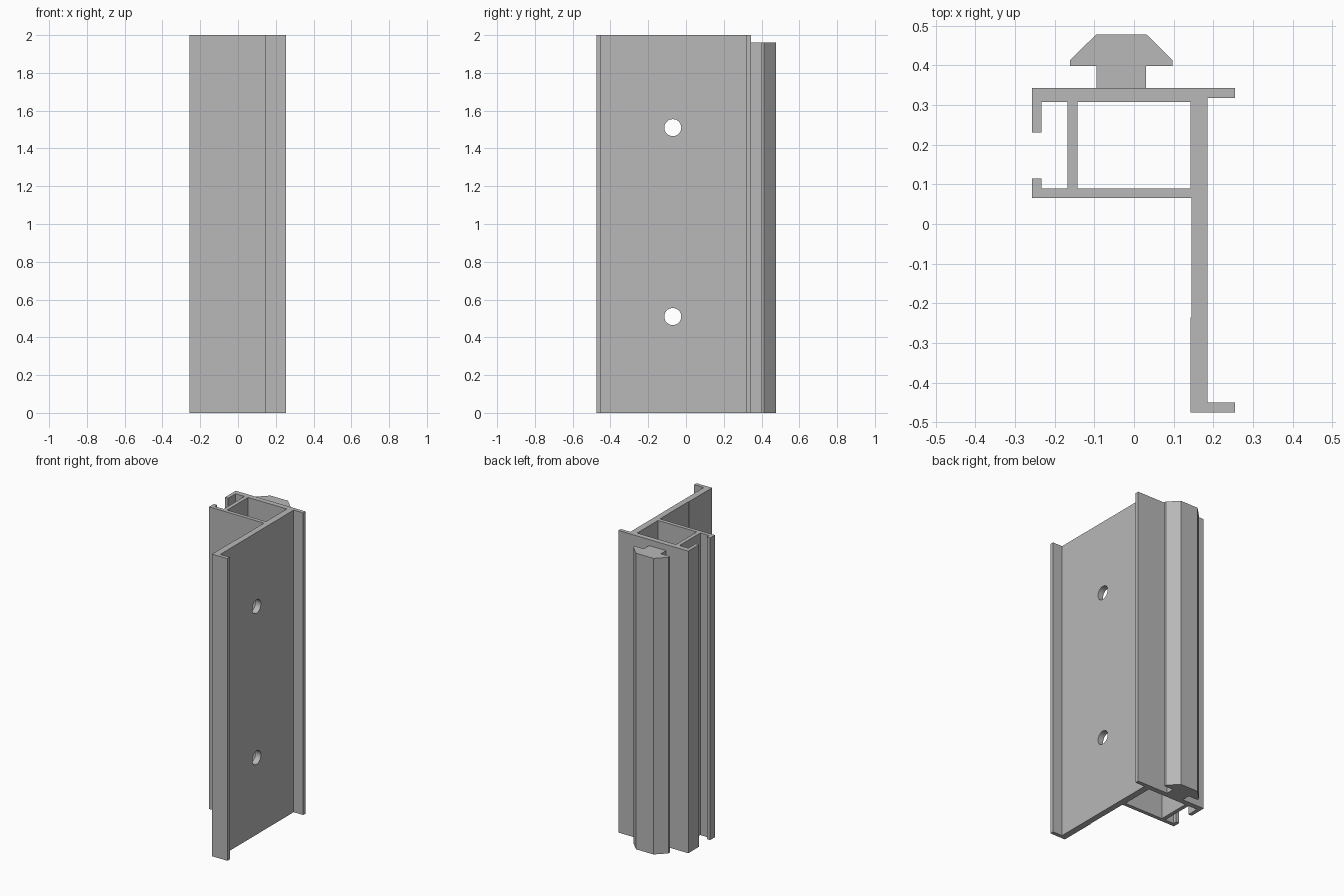
import bpy, bmesh, math

if "Cube" in bpy.data.objects:
    bpy.data.objects.remove(bpy.data.objects["Cube"], do_unlink=True)

GREY = (0.48, 0.48, 0.48, 1)
metal = bpy.data.materials.new("plain_grey")
metal.use_nodes = True
metal.diffuse_color = GREY
metal.node_tree.nodes["Principled BSDF"].inputs["Base Color"].default_value = GREY


def extrusion(name, loops, height):
    """Fill closed outlines (inner loops become hollows) and extrude upward."""
    bm = bmesh.new()
    for loop in loops:
        vs = [bm.verts.new((x, y, 0)) for x, y in loop]
        for a, b in zip(vs, vs[1:] + vs[:1]):
            bm.edges.new((a, b))
    bmesh.ops.triangle_fill(bm, use_beauty=True, edges=bm.edges[:])
    top = bmesh.ops.extrude_face_region(bm, geom=bm.faces[:], use_keep_orig=True)
    moved = [v for v in top["geom"] if isinstance(v, bmesh.types.BMVert)]
    bmesh.ops.translate(bm, verts=moved, vec=(0, 0, height))
    bmesh.ops.recalc_face_normals(bm, faces=bm.faces[:])
    mesh = bpy.data.meshes.new(name)
    bm.to_mesh(mesh)
    bm.free()
    mesh.materials.append(metal)
    obj = bpy.data.objects.new(name, mesh)
    bpy.context.collection.objects.link(obj)
    return obj


# Main rail: long web, two lips, hollow box and hooked side channel
outline = [
    (0.142, -0.475), (0.255, -0.475), (0.255, -0.45), (0.185, -0.45),
    (0.185, 0.318), (0.255, 0.318), (0.255, 0.343), (-0.257, 0.343),
    (-0.257, 0.23), (-0.233, 0.23), (-0.233, 0.308), (-0.168, 0.308),
    (-0.168, 0.09), (-0.233, 0.09), (-0.233, 0.115), (-0.257, 0.115),
    (-0.257, 0.065), (0.145, 0.065), (0.145, -0.235), (0.142, -0.235),
]
box_hollow = [(-0.142, 0.09), (0.142, 0.09), (0.142, 0.308), (-0.142, 0.308)]
rail = extrusion("rail", [outline, box_hollow], 2.0)

# Mounting holes through the web
for i, z in enumerate((0.51, 1.51)):
    bpy.ops.mesh.primitive_cylinder_add(vertices=32, radius=0.045, depth=0.16,
                                        location=(0.165, -0.07, z),
                                        rotation=(0, math.pi / 2, 0))
    cutter = bpy.context.object
    cutter.name = f"hole_cutter_{i + 1}"
    cutter.data.materials.append(metal)
    cutter.hide_render = True
    cutter.display_type = 'WIRE'
    cut = rail.modifiers.new(f"hole_{i + 1}", 'BOOLEAN')
    cut.operation = 'DIFFERENCE'
    cut.solver = 'EXACT'
    cut.object = cutter
    bpy.context.view_layer.objects.active = rail
    bpy.ops.object.modifier_apply(modifier=cut.name)
    bpy.data.objects.remove(cutter, do_unlink=True)

# Mushroom-shaped strip on the back, slightly shorter than the rail
MID = -0.032
half = [(0.062, 0.343), (0.062, 0.398), (0.129, 0.398), (0.129, 0.413), (0.064, 0.477)]
strip_outline = [(MID + x, y) for x, y in half] + [(MID - x, y) for x, y in reversed(half)]
strip = extrusion("back_strip", [strip_outline], 1.96)

# Crisp profile edges, smooth hole walls
bpy.ops.object.select_all(action='DESELECT')
for obj in (rail, strip):
    obj.select_set(True)
bpy.context.view_layer.objects.active = rail
bpy.ops.object.shade_smooth_by_angle(angle=math.radians(30))
